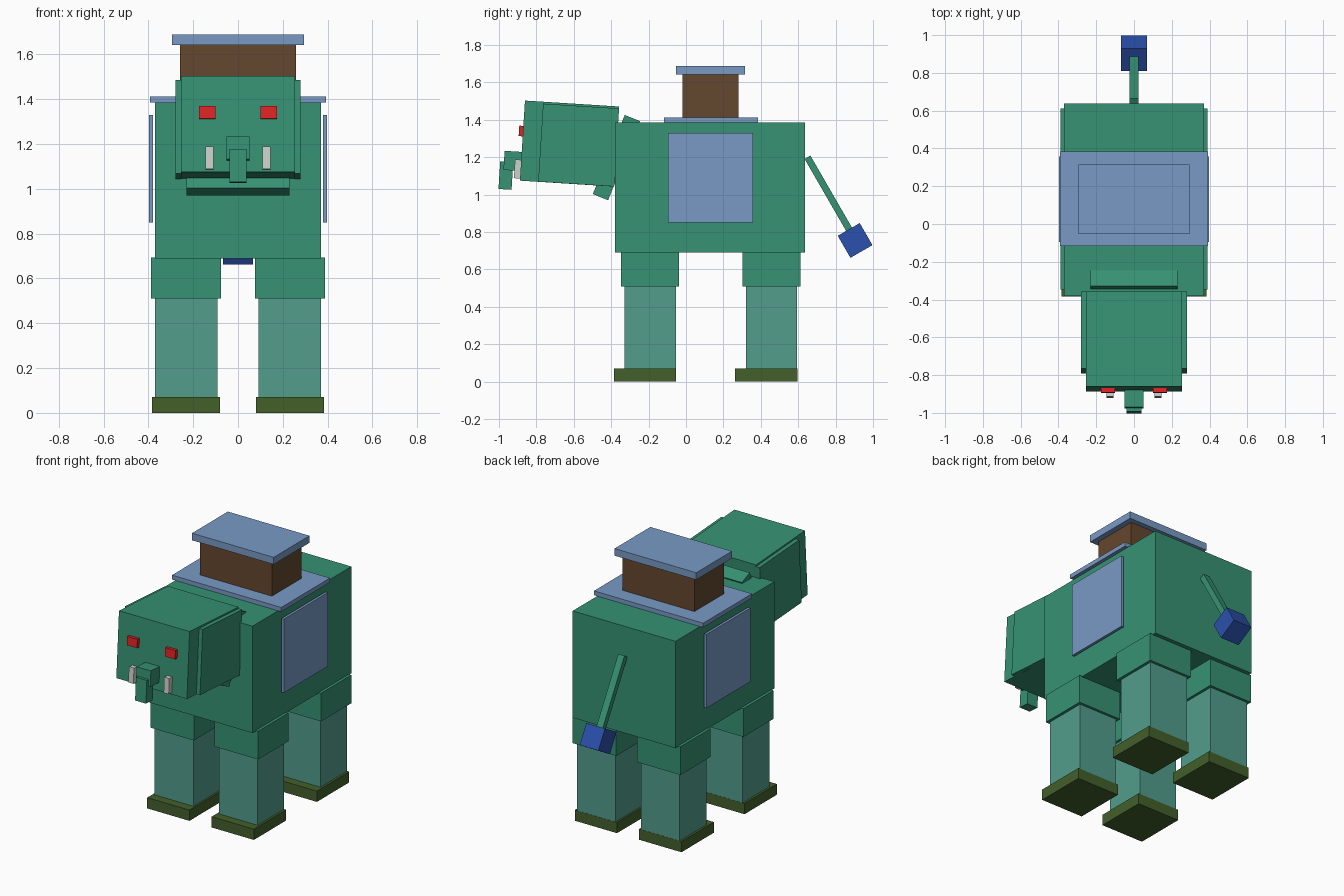
import bpy, math
from mathutils import Matrix, Vector

if "Cube" in bpy.data.objects:
    bpy.data.objects.remove(bpy.data.objects["Cube"])


def material(name, r, g, b):
    def linear(c):
        c /= 255
        return c / 12.92 if c <= 0.04045 else ((c + 0.055) / 1.055) ** 2.4
    m = bpy.data.materials.new(name)
    m.diffuse_color = (linear(r), linear(g), linear(b), 1)
    m.use_nodes = True
    m.node_tree.nodes["Principled BSDF"].inputs["Base Color"].default_value = m.diffuse_color
    return m


GREEN = material("green hide", 54, 146, 115)
TEAL = material("pale teal leg", 82, 158, 140)
BLUE = material("light blue cloth", 121, 154, 197)
BROWN = material("brown wood", 100, 71, 46)
OLIVE = material("olive foot", 67, 96, 43)
NAVY = material("deep blue tuft", 43, 80, 172)
RED = material("red eye", 225, 35, 35)
IVORY = material("ivory", 205, 210, 205)


def box(name, mat, center, size, tilt=0):
    """Box of a given size, pitched about the x axis by tilt degrees."""
    bpy.ops.mesh.primitive_cube_add(size=1, location=center)
    ob = bpy.context.object
    ob.name = name
    ob.data.transform(Matrix.Diagonal((*size, 1)))
    ob.rotation_euler.x = math.radians(tilt)
    ob.data.materials.append(mat)
    return ob


def span(name, mat, x, y, z):
    """Upright box given by its ranges."""
    r = (x, y, z)
    return box(name, mat, [(a + b) / 2 for a, b in r], [b - a for a, b in r])


# Body
span("body", GREEN, (-0.37, 0.37), (-0.38, 0.637), (0.69, 1.385))

# Saddle cloth and riding box
span("saddle_cloth", BLUE, (-0.393, 0.393), (-0.117, 0.385), (1.385, 1.413))
span("riding_box", BROWN, (-0.258, 0.258), (-0.02, 0.282), (1.413, 1.642))
span("riding_box_roof", BLUE, (-0.294, 0.294), (-0.053, 0.315), (1.642, 1.688))

# Legs, each with thigh, shin and foot
for side, s in (("left", -1), ("right", 1)):
    def sx(a, b):
        return tuple(sorted((s * a, s * b)))
    for end, y in (("front", 0.0), ("back", 0.648)):
        tag = f"{end}_{side}"
        span(f"{tag}_thigh", GREEN, sx(0.075, 0.388), (y - 0.347, y - 0.037), (0.51, 0.694))
        span(f"{tag}_shin", TEAL, sx(0.092, 0.37), (y - 0.328, y - 0.054), (0.01, 0.515))
        span(f"{tag}_foot", OLIVE, sx(0.08, 0.384), (y - 0.385, y - 0.053), (0, 0.07))
    span(f"{side}_side_cloth", BLUE, sx(0.38, 0.397), (-0.096, 0.357), (0.85, 1.33))

# Neck and head, the head pitched slightly
HEAD = -3.6
box("neck", GREEN, (0, -0.372, 1.198), (0.46, 0.088, 0.456), -22)
box("head", GREEN, (0, -0.623, 1.273), (0.508, 0.504, 0.429), HEAD)
for side, s in (("left", -1), ("right", 1)):
    box(f"{side}_ear", GREEN, (s * 0.263, -0.574, 1.265), (0.034, 0.407, 0.418), HEAD)
    box(f"{side}_eye", RED, (s * 0.137, -0.878, 1.34), (0.073, 0.03, 0.056), HEAD)
    box(f"{side}_tusk", IVORY, (s * 0.127, -0.9, 1.137), (0.036, 0.034, 0.1), HEAD)

# Trunk
box("trunk_base", GREEN, (0, -0.923, 1.18), (0.103, 0.1, 0.102), HEAD)
box("trunk_tip", GREEN, (0, -0.963, 1.102), (0.078, 0.07, 0.148), HEAD)

# Tail
box("tail", GREEN, (0, 0.762, 1.005), (0.045, 0.036, 0.45), 30)
box("tail_tuft", NAVY, (0, 0.904, 0.755), (0.135, 0.136, 0.136), 30)
